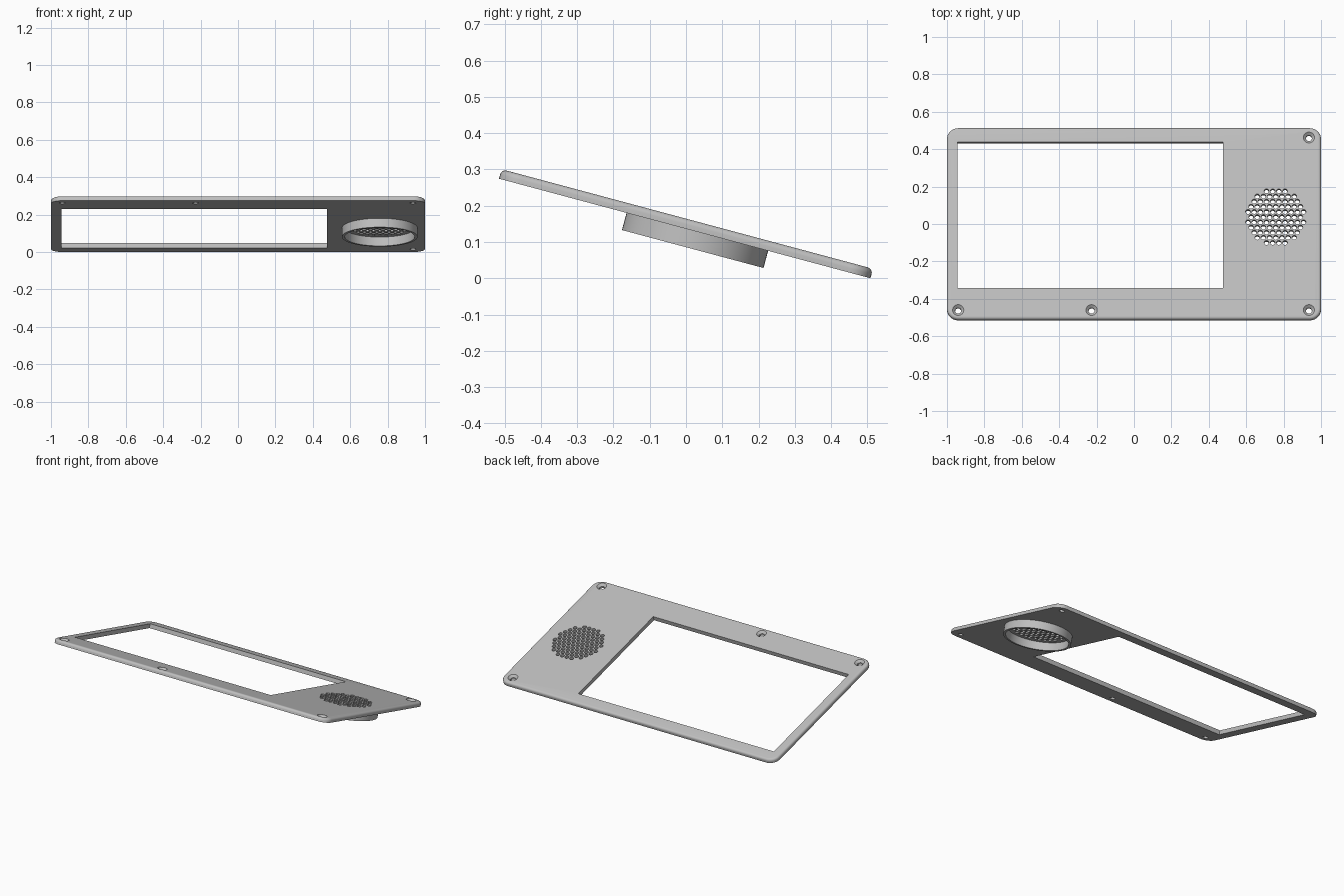
import bpy, bmesh, math
from mathutils import Matrix

if "Cube" in bpy.data.objects:
    bpy.data.objects.remove(bpy.data.objects["Cube"], do_unlink=True)

WIDTH, DEPTH, THICK = 2.0, 1.06, 0.027
CORNER, FILLET = 0.06, 0.015
SPEAKER = (0.758, 0.036)
PITCH = 0.033
TILT = Matrix.Translation((0, -0.0035, 0.1372)) @ Matrix.Rotation(math.radians(-15), 4, "X")

grey = bpy.data.materials.new("light grey plastic")
grey.use_nodes = True
grey.diffuse_color = (0.52, 0.52, 0.52, 1)
grey.node_tree.nodes["Principled BSDF"].inputs["Base Color"].default_value = grey.diffuse_color


def make_object(name, bm):
    bmesh.ops.recalc_face_normals(bm, faces=bm.faces)
    mesh = bpy.data.meshes.new(name)
    bm.to_mesh(mesh)
    bm.free()
    mesh.materials.append(grey)
    obj = bpy.data.objects.new(name, mesh)
    bpy.context.collection.objects.link(obj)
    return obj


def loft(bm, rings, closed=False):
    """Skin equal-length rings of points; cap the ends or join them up."""
    loops = [[bm.verts.new(p) for p in ring] for ring in rings]
    n = len(loops[0])
    pairs = list(zip(loops, loops[1:]))
    if closed:
        pairs.append((loops[-1], loops[0]))
    else:
        bm.faces.new(loops[0])
        bm.faces.new(loops[-1])
    for a, b in pairs:
        for i in range(n):
            j = (i + 1) % n
            bm.faces.new((a[i], a[j], b[j], b[i]))


def circle(x, y, z, radius, sides):
    steps = [math.tau * i / sides for i in range(sides)]
    return [(x + radius * math.cos(a), y + radius * math.sin(a), z) for a in steps]


def rounded_rect(inset, z, steps=8):
    r = CORNER - inset
    hx, hy = WIDTH / 2 - CORNER, DEPTH / 2 - CORNER
    points = []
    for k, (sx, sy) in enumerate(((1, 1), (-1, 1), (-1, -1), (1, -1))):
        for i in range(steps + 1):
            a = math.pi / 2 * (k + i / steps)
            points.append((sx * hx + r * math.cos(a), sy * hy + r * math.sin(a), z))
    return points


def finish(obj):
    obj.matrix_world = TILT
    bpy.ops.object.select_all(action="DESELECT")
    obj.select_set(True)
    bpy.context.view_layer.objects.active = obj
    bpy.ops.object.shade_smooth_by_angle(angle=math.radians(30))


# Front plate with rounded corners and a filleted upper rim
rings = [rounded_rect(0, 0)]
for i in range(6):
    a = math.pi / 2 * i / 5
    rings.append(rounded_rect(FILLET * (1 - math.cos(a)), THICK - FILLET * (1 - math.sin(a))))
bm = bmesh.new()
loft(bm, rings)
plate = make_object("panel_plate", bm)

# Cutter: screen window, countersunk screw holes and speaker grille
bm = bmesh.new()
x0, x1, y0, y1 = -0.945, 0.477, -0.357, 0.449
loft(bm, [[(x0, y0, z), (x1, y0, z), (x1, y1, z), (x0, y1, z)] for z in (-0.1, 0.1)])

for x, y in ((0.935, 0.475), (0.935, -0.48), (-0.94, -0.48), (-0.227, -0.48)):
    loft(bm, [circle(x, y, z, r, 32) for z, r in
              ((-0.1, 0.016), (THICK - 0.014, 0.016), (THICK, 0.03), (0.1, 0.03))])

for row in range(-5, 6):
    for col in range(-5, 6):
        dx = (col + 0.5 * (row % 2)) * PITCH
        dy = row * PITCH * math.sqrt(3) / 2
        if math.hypot(dx, dy) < 0.157:
            x, y = SPEAKER[0] + dx, SPEAKER[1] + dy
            loft(bm, [circle(x, y, z, 0.0125, 16) for z in (-0.1, 0.1)])
cutter = make_object("opening_cutter", bm)
cutter.hide_render = True

cut = plate.modifiers.new("openings", "BOOLEAN")
cut.operation = "DIFFERENCE"
cut.solver = "EXACT"
cut.object = cutter
bpy.context.view_layer.objects.active = plate
bpy.ops.object.modifier_apply(modifier=cut.name)
bpy.data.objects.remove(cutter, do_unlink=True)
finish(plate)

# Speaker collar under the plate
bm = bmesh.new()
loft(bm, [circle(*SPEAKER, z, r, 64) for r, z in
          ((0.202, 0.001), (0.202, -0.049), (0.187, -0.049), (0.187, 0.001))], closed=True)
finish(make_object("speaker_collar", bm))
